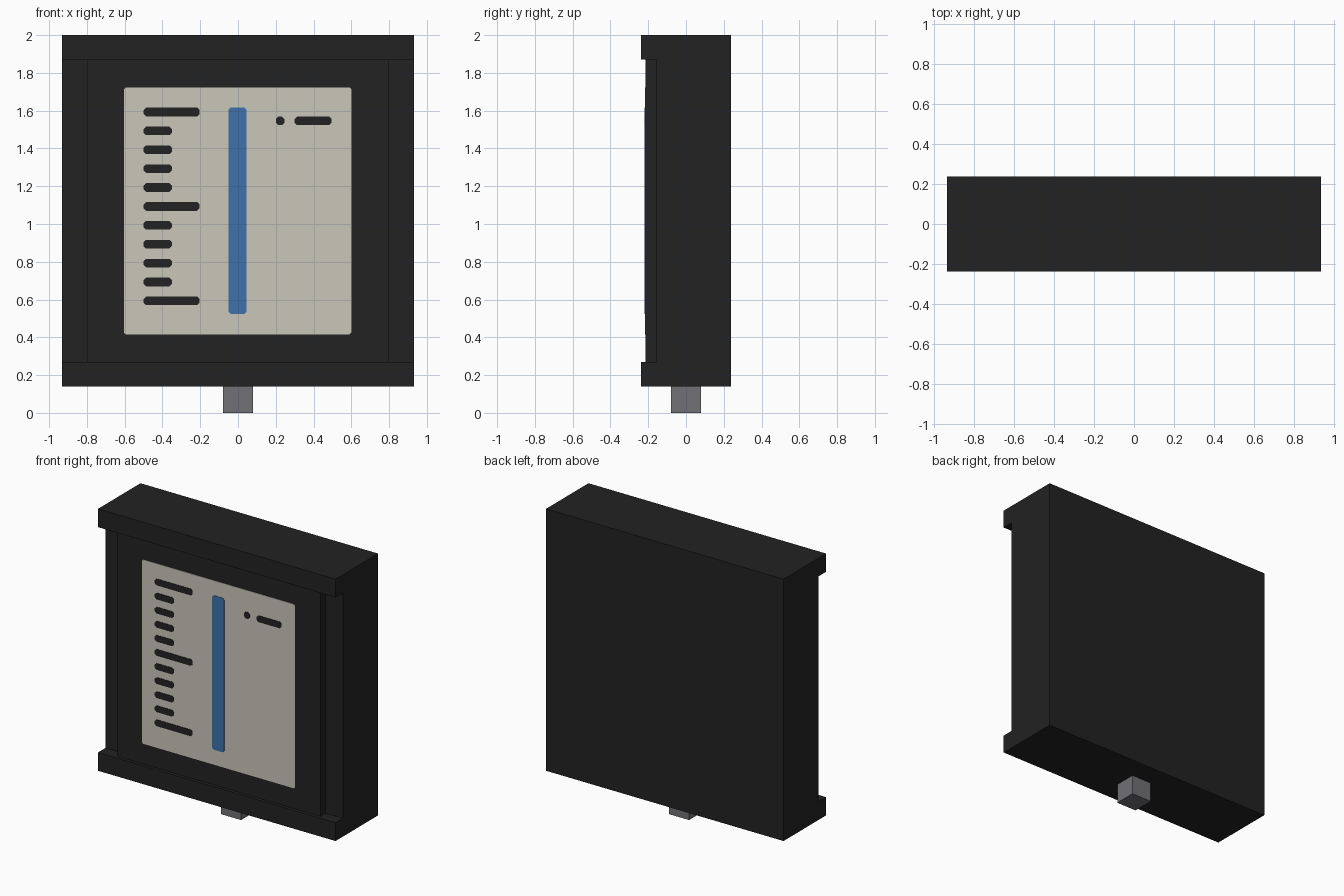
import bpy
import bmesh

cube = bpy.data.objects.get("Cube")
if cube:
    bpy.data.objects.remove(cube, do_unlink=True)


def material(name, r, g, b):
    mat = bpy.data.materials.new(name)
    mat.use_nodes = True
    mat.diffuse_color = (r, g, b, 1)
    mat.node_tree.nodes["Principled BSDF"].inputs["Base Color"].default_value = (r, g, b, 1)
    return mat


BLACK = material("black casing", 0.016, 0.016, 0.016)
CREAM = material("cream face", 0.59, 0.57, 0.49)
BLUE = material("blue column", 0.051, 0.165, 0.41)
GREY = material("grey metal", 0.165, 0.165, 0.18)


def prism(name, outline, offset, mat):
    """Close an outline of 3D points and extrude it along an offset."""
    bm = bmesh.new()
    face = bm.faces.new([bm.verts.new(p) for p in outline])
    new = bmesh.ops.extrude_face_region(bm, geom=[face])["geom"]
    verts = [v for v in new if isinstance(v, bmesh.types.BMVert)]
    bmesh.ops.translate(bm, verts=verts, vec=offset)
    bmesh.ops.recalc_face_normals(bm, faces=bm.faces)
    mesh = bpy.data.meshes.new(name)
    bm.to_mesh(mesh)
    bm.free()
    mesh.materials.append(mat)
    obj = bpy.data.objects.new(name, mesh)
    bpy.context.collection.objects.link(obj)
    return obj


def plate(name, x0, x1, z0, z1, front, back, mat, cut=0.0):
    """Front-facing slab, optionally with clipped corners."""
    if cut:
        pts = [(x0 + cut, z0), (x1 - cut, z0), (x1, z0 + cut), (x1, z1 - cut),
               (x1 - cut, z1), (x0 + cut, z1), (x0, z1 - cut), (x0, z0 + cut)]
    else:
        pts = [(x0, z0), (x1, z0), (x1, z1), (x0, z1)]
    return prism(name, [(x, front, z) for x, z in pts], (0, back - front, 0), mat)


HALF, DEPTH = 0.933, 0.238
BASE, LOW, HIGH, TOP = 0.14, 0.27, 1.87, 2.0
STEP, PANEL = -0.155, -0.215

# Casing: one side profile with overhanging top and bottom lips
profile = [(DEPTH, BASE), (-DEPTH, BASE), (-DEPTH, LOW), (STEP, LOW),
           (STEP, HIGH), (-DEPTH, HIGH), (-DEPTH, TOP), (DEPTH, TOP)]
prism("casing", [(-HALF, y, z) for y, z in profile], (2 * HALF, 0, 0), BLACK)

# Raised front panel between the lips
plate("front_panel", -0.797, 0.797, LOW, HIGH, PANEL, STEP, BLACK)

# Cream dial face
FACE = PANEL - 0.003
plate("dial_face", -0.603, 0.6, 0.415, 1.723, FACE, PANEL, CREAM, 0.01)

# Painted marks on the dial
MARK = FACE - 0.003
plate("indicator_column", -0.05, 0.046, 0.523, 1.618, MARK, FACE, BLUE, 0.013)
for i in range(11):
    z = 0.593 + i * 0.1
    end = -0.203 if i % 5 == 0 else -0.35
    plate(f"scale_tick_{i + 1}", -0.5, end, z - 0.023, z + 0.023, MARK, FACE, BLACK, 0.013)
plate("unit_dot", 0.2, 0.246, 1.523, 1.569, MARK, FACE, BLACK, 0.013)
plate("unit_dash", 0.3, 0.495, 1.523, 1.569, MARK, FACE, BLACK, 0.013)

# Square connector under the casing
plate("connector", -0.079, 0.079, 0, BASE, -0.079, 0.079, GREY)
